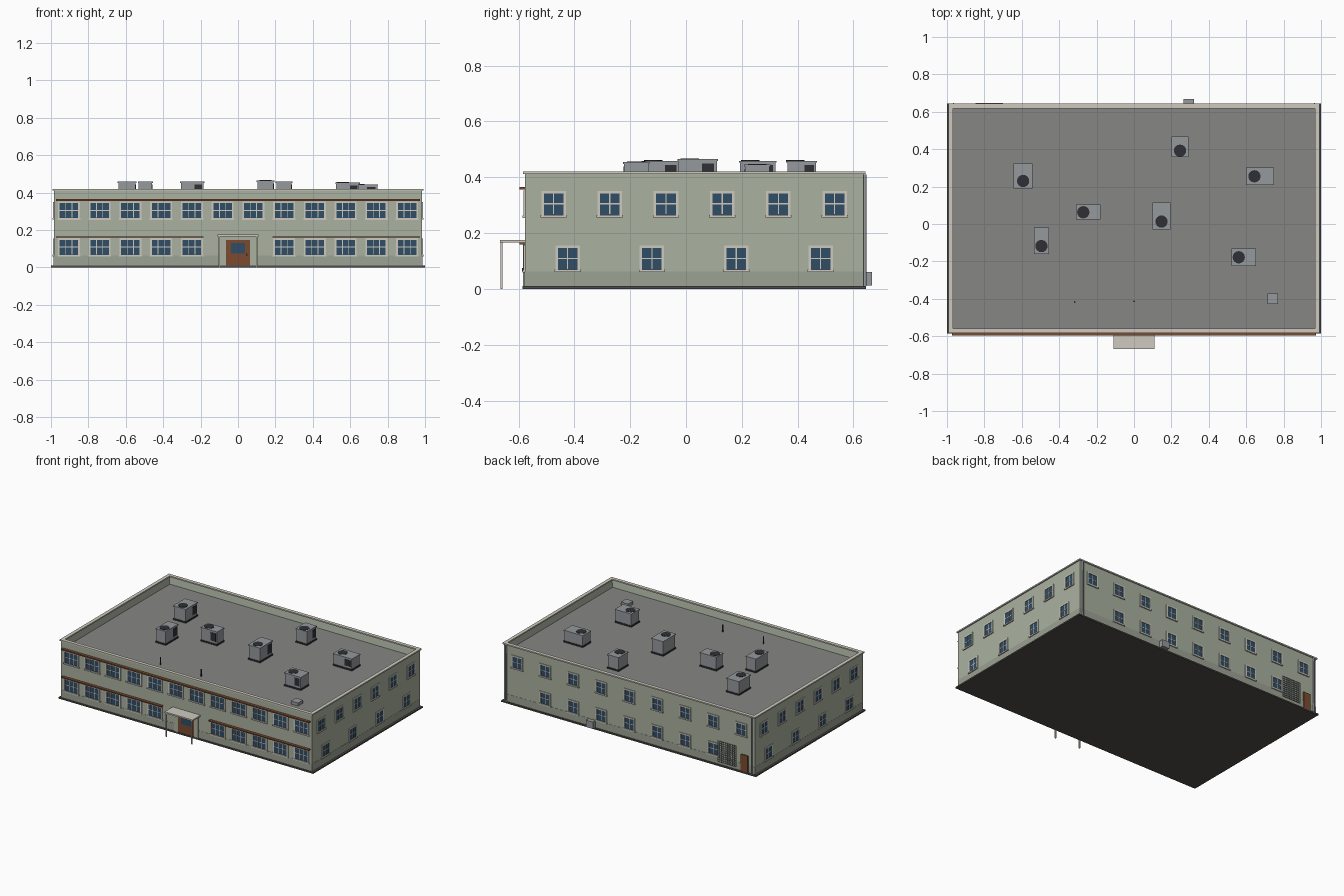
import bpy, bmesh
from math import radians
from mathutils import Matrix, Vector

if "Cube" in bpy.data.objects:
    bpy.data.objects.remove(bpy.data.objects["Cube"])


def mat(name, r, g, b):
    m = bpy.data.materials.new(name)
    m.diffuse_color = (r, g, b, 1)
    m.use_nodes = True
    m.node_tree.nodes["Principled BSDF"].inputs["Base Color"].default_value = m.diffuse_color
    return m


SAGE = mat("sage_wall", .40, .44, .35)
DIRT = mat("sage_dark", .33, .36, .29)
ROOF = mat("roof_grey", .24, .24, .235)
CREAM = mat("cream_trim", .62, .59, .52)
GLASS = mat("blue_glass", .03, .075, .13)
BROWN = mat("brown", .20, .07, .03)
BASE = mat("dark_base", .08, .075, .07)
METAL = mat("metal", .30, .32, .34)
DARK = mat("dark_vent", .03, .03, .035)


def finish(name, bm, material, mx=None):
    if mx:
        bm.transform(mx)
    me = bpy.data.meshes.new(name)
    bm.to_mesh(me)
    bm.free()
    me.materials.append(material)
    ob = bpy.data.objects.new(name, me)
    bpy.context.collection.objects.link(ob)
    return ob


def boxes(name, spans, material, mx=None):
    """One object from boxes given as (x0, x1, y0, y1, z0, z1)."""
    bm = bmesh.new()
    for x0, x1, y0, y1, z0, z1 in spans:
        m = Matrix.Translation(((x0 + x1) / 2, (y0 + y1) / 2, (z0 + z1) / 2))
        bmesh.ops.create_cube(bm, size=1, matrix=m @ Matrix.Diagonal((x1 - x0, y1 - y0, z1 - z0, 1)))
    return finish(name, bm, material, mx)


def cylinder(name, loc, r, h, material, mx=None, seg=16):
    bm = bmesh.new()
    bmesh.ops.create_cone(bm, cap_ends=True, segments=seg, radius1=r, radius2=r, depth=h,
                          matrix=Matrix.Translation(Vector(loc) + Vector((0, 0, h / 2))))
    ob = finish(name, bm, material, mx)
    for p in ob.data.polygons:
        p.use_smooth = abs(p.normal.z) < .5
    return ob


X, Y0, Y1, TOP, FLOOR = .985, -.577, .635, .415, .36
YC = (Y0 + Y1) / 2

# walls: one block whose top is inset and sunk to leave the parapet
bm = bmesh.new()
bmesh.ops.create_cube(bm, size=1, matrix=Matrix.Translation((0, YC, TOP / 2 + .002))
                      @ Matrix.Diagonal((2 * X, Y1 - Y0, TOP - .004, 1)))
top = max(bm.faces, key=lambda f: f.calc_center_median().z)
bmesh.ops.inset_region(bm, faces=[top], thickness=.015)
bmesh.ops.translate(bm, verts=top.verts, vec=(0, 0, FLOOR - .004 - TOP))
finish("walls", bm, SAGE)

# base slab, dark lower band, roof deck
boxes("base_slab", [(-1, 1, -.585, .645, 0, .01)], BASE)
boxes("wall_band", [(-X - .001, X + .001, Y0 - .001, Y1 + .001, .01, .063)], DIRT)
boxes("roof_deck", [(-.97, .97, Y0 + .015, Y1 - .015, FLOOR - .005, FLOOR)], ROOF)

# parapet cap
a, i, c0, c1 = .993, .968, Y0 - .006, Y1 + .008
boxes("parapet_cap", [(-a, a, c0, c0 + .025, .411, .42), (-a, a, c1 - .025, c1, .411, .42),
                      (-a, -i, c0 + .025, c1 - .025, .411, .42), (i, a, c0 + .025, c1 - .025, .411, .42)], CREAM)


# windows: u runs along the wall, outward is -y before the wall transform
def windows(wall, slots, w, h, cols, mx):
    frames, panes = [], []
    f, b = .009, .004
    for u, z in slots:
        l, r, lo, hi = u - w / 2, u + w / 2, z - h / 2, z + h / 2
        frames += [(l, l + f, -.005, 0, lo, hi), (r - f, r, -.005, 0, lo, hi),
                   (l + f, r - f, -.005, 0, hi - f, hi),
                   (l - .003, r + .003, -.008, 0, lo - .003, lo + f - .003),
                   (l + f, r - f, -.003, 0, z - b / 2, z + b / 2)]
        for k in range(1, cols):
            c = l + f + (w - 2 * f) * k / cols
            frames.append((c - b / 2, c + b / 2, -.0032, 0, lo + f, hi - f))
        panes.append((l + f / 2, r - f / 2, -.0018, 0, lo + f / 2, hi - f / 2))
    boxes(wall + "_window_frames", frames, CREAM, mx)
    boxes(wall + "_window_glass", panes, GLASS, mx)


UP, LOW = .305, .109
front = [((k - 5.5) * .1644, UP) for k in range(12)]
front += [((k - 5.5) * .1644, LOW) for k in range(12) if k not in (5, 6)]
windows("front", front, .118, .095, 3, Matrix.Translation((0, Y0, 0)))
side = [((k - 2.5) * .2014, UP) for k in range(6)] + [((k - 1.5) * .302, LOW) for k in range(4)]
windows("right", side, .088, .092, 2, Matrix.Translation((X, YC, 0)) @ Matrix.Rotation(radians(90), 4, 'Z'))
windows("left", side, .088, .092, 2, Matrix.Translation((-X, YC, 0)) @ Matrix.Rotation(radians(-90), 4, 'Z'))
BACK = Matrix.Translation((0, Y1, 0)) @ Matrix.Rotation(radians(180), 4, 'Z')
back = [((k - 4) * .22, UP) for k in range(9)] + [((k - 4) * .22, LOW) for k in range(1, 8)]
windows("back", back, .088, .092, 2, BACK)

# brown ledges over the front windows
boxes("front_ledges", [(-.972, .972, -.597, Y0, .356, .365), (-.972, -.185, -.597, Y0, .159, .167),
                       (.185, .972, -.597, Y0, .159, .167)], BROWN)

# front entrance: canopy, posts, door
boxes("canopy", [(-.11, .11, -.667, Y0, .166, .176)], CREAM)
boxes("canopy_posts", [(s * .1 - .004, s * .1 + .004, -.665, -.657, 0, .166) for s in (-1, 1)], CREAM)
boxes("door_frame", [(-.095, -.063, -.583, Y0, .01, .166), (.063, .095, -.583, Y0, .01, .166),
                     (-.063, .063, -.583, Y0, .147, .166)], SAGE)
boxes("front_door", [(-.063, .063, -.581, Y0, .01, .147)], BROWN)
boxes("front_door_glass", [(-.038, .038, -.5825, -.58, .075, .132)], GLASS)
boxes("front_door_handle", [(.044, .05, -.587, -.58, .062, .074)], DARK)

# back door, window grate, wall box (x is mirrored by the back transform)
boxes("back_door", [(.88, .935, -.008, 0, .01, .13)], BROWN, BACK)
bars = [(.70 + .0145 * k, .703 + .0145 * k, -.011, -.008, .03, .18) for k in range(11)]
bars += [(.70, .848, -.011, -.008, .03 + .0147 * k, .033 + .0147 * k) for k in range(11)]
boxes("back_grate", bars, METAL, BACK)
boxes("back_wall_box", [(.265, .32, Y1, .667, .012, .06)], METAL)

# downspouts at the back corners
for s, n in ((-1, "left"), (1, "right")):
    cylinder(n + "_downspout", (s * .965, Y1 + .006, .01), .006, .40, METAL, seg=8)

# roof air units: x, y, length, width, top height, turned a quarter
units = [(-.593, .257, .135, .10, .460, 1), (-.495, -.09, .14, .08, .460, 1),
         (-.245, .063, .13, .08, .460, 0), (.147, .042, .145, .095, .466, 1),
         (.246, .414, .11, .09, .460, 1), (.674, .255, .15, .095, .446, 0),
         (.586, -.178, .13, .095, .455, 0)]
for n, (x, y, l, w, t, turn) in enumerate(units, 1):
    mx = Matrix.Translation((x, y, 0)) @ Matrix.Rotation(radians(90 * turn), 4, 'Z')
    l, w, name = l / 2, w / 2, f"air_unit_{n}"
    boxes(name + "_body", [(-l + .004, l - .004, -w + .004, w - .004, FLOOR + .008, t - .007)], METAL, mx)
    boxes(name + "_lid", [(-l, l, -w, w, t - .008, t - .001)], METAL, mx)
    boxes(name + "_skid", [(-l, l, -w, w, FLOOR, FLOOR + .01)], DARK, mx)
    cylinder(name + "_fan", (-l * .4, 0, t - .002), .033, .003, DARK, mx)
    boxes(name + "_vent", [(l * .2, l * .8, -w + .002, -w + .006, FLOOR + .025, t - .017)], DARK, mx)

# roof hatch and vent pipes
boxes("roof_hatch", [(.715, .771, -.428, -.372, FLOOR, FLOOR + .022)], METAL)
for n, (x, y) in enumerate(((-.317, -.417), (0, -.412)), 1):
    cylinder(f"vent_pipe_{n}", (x, y, FLOOR), .0045, .05, DARK, seg=8)
